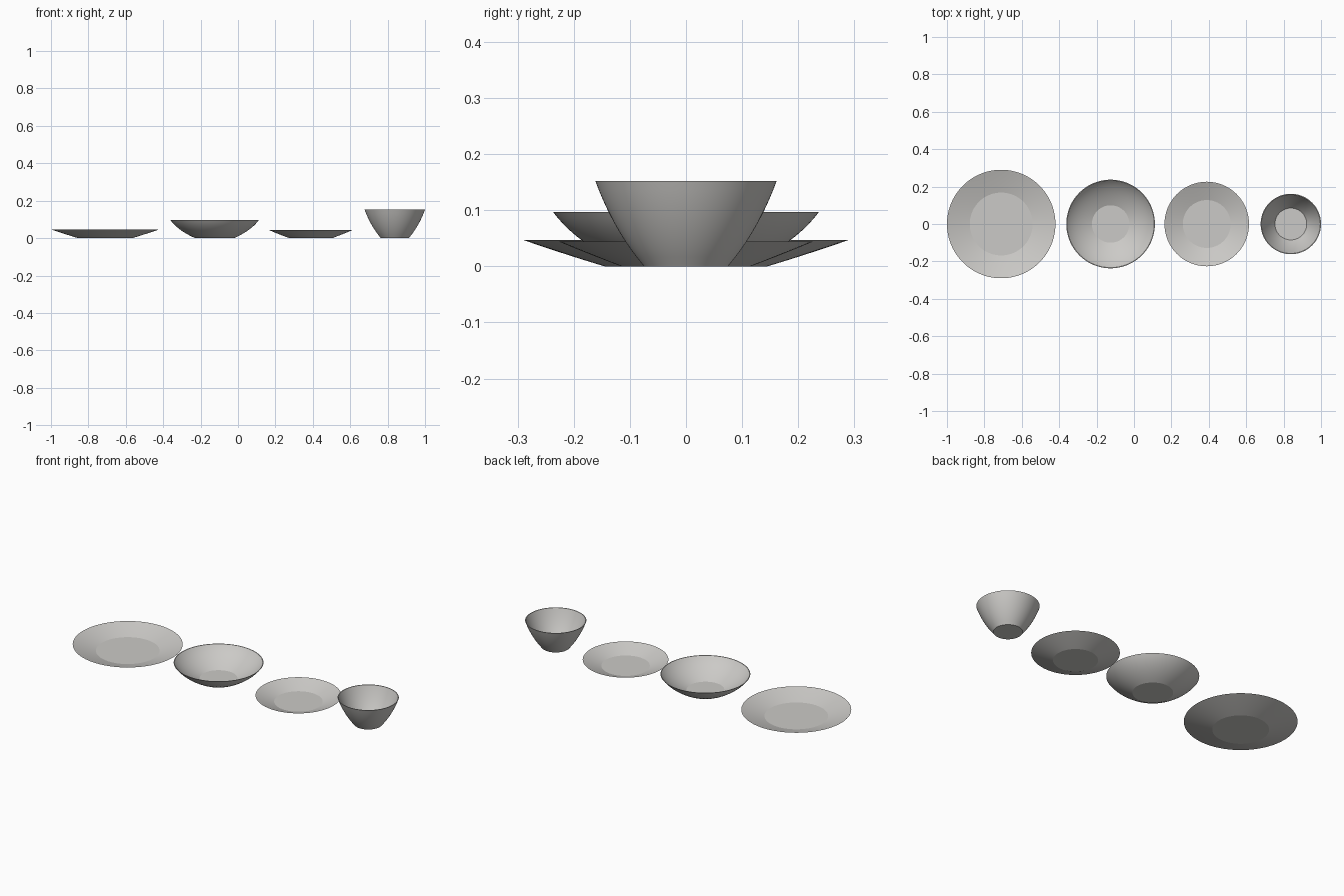
import bpy, bmesh, math

if "Cube" in bpy.data.objects:
    bpy.data.objects.remove(bpy.data.objects["Cube"])

SEGMENTS = 96
STEPS = 10

glaze = bpy.data.materials.new("warm_grey_glaze")
glaze.diffuse_color = (0.60, 0.59, 0.57, 1.0)
glaze.use_nodes = True
glaze.node_tree.nodes["Principled BSDF"].inputs["Base Color"].default_value = glaze.diffuse_color


def curve(p0, c, p1):
    """Points along a quadratic curve from p0 to p1, pulled towards c."""
    pts = []
    for i in range(STEPS + 1):
        t = i / STEPS
        pts.append(tuple((1 - t) ** 2 * a + 2 * t * (1 - t) * b + t * t * d
                         for a, b, d in zip(p0, c, p1)))
    return pts


def dish(name, x, outer, inner, foot=None):
    """Lathe a dish: outer wall upwards, rim, inner wall down to the floor."""
    profile = ([foot] if foot else []) + curve(*outer) + curve(*inner)[::-1]
    bm = bmesh.new()
    rings = []
    for r, z in profile:
        rings.append([bm.verts.new((r * math.cos(2 * math.pi * i / SEGMENTS),
                                    r * math.sin(2 * math.pi * i / SEGMENTS), z))
                      for i in range(SEGMENTS)])
    for a, b in zip(rings, rings[1:]):
        for i in range(SEGMENTS):
            j = (i + 1) % SEGMENTS
            bm.faces.new((a[i], a[j], b[j], b[i]))
    bm.faces.new(rings[0][::-1])   # underside
    bm.faces.new(rings[-1])        # inside floor
    bmesh.ops.recalc_face_normals(bm, faces=bm.faces)
    mesh = bpy.data.meshes.new(name)
    bm.to_mesh(mesh)
    bm.free()
    mesh.materials.append(glaze)
    ob = bpy.data.objects.new(name, mesh)
    ob.location.x = x
    bpy.context.collection.objects.link(ob)
    bpy.ops.object.select_all(action='DESELECT')
    ob.select_set(True)
    bpy.context.view_layer.objects.active = ob
    bpy.ops.object.shade_smooth_by_angle(angle=math.radians(12))


# Large plate
dish("dinner_plate", -0.71,
     ((0.145, 0), (0.218, 0.022), (0.29, 0.047)),
     ((0.168, 0.010), (0.228, 0.027), (0.287, 0.047)))

# Wide shallow bowl
dish("shallow_bowl", -0.125,
     ((0.104, 0), (0.195, 0.040), (0.237, 0.097)),
     ((0.100, 0.006), (0.192, 0.046), (0.233, 0.097)))

# Small plate
dish("side_plate", 0.389,
     ((0.115, 0), (0.171, 0.021), (0.226, 0.044)),
     ((0.128, 0.008), (0.176, 0.025), (0.223, 0.044)))

# Deep bowl with a slightly tucked foot
dish("deep_bowl", 0.8385,
     ((0.078, 0.004), (0.130, 0.066), (0.1615, 0.152)),
     ((0.085, 0.018), (0.127, 0.073), (0.1575, 0.152)),
     foot=(0.075, 0))
